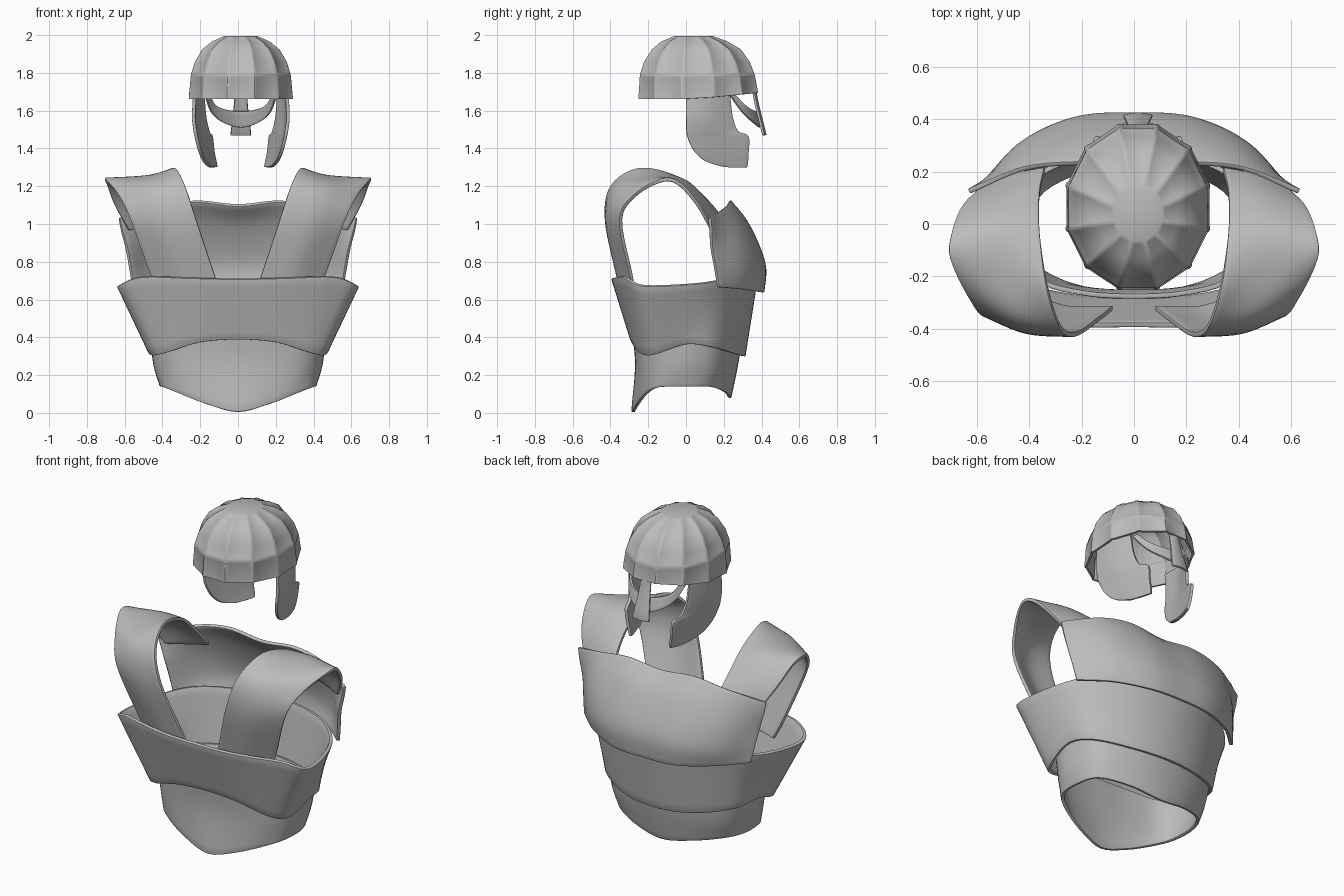
import bpy, bmesh, math
from mathutils import Vector

cube = bpy.data.objects.get("Cube")
if cube:
    bpy.data.objects.remove(cube, do_unlink=True)

steel = bpy.data.materials.new("plain grey steel")
steel.use_nodes = True
GREY = (0.5, 0.5, 0.5, 1)
steel.diffuse_color = GREY
steel.node_tree.nodes["Principled BSDF"].inputs["Base Color"].default_value = GREY

HELMET_X = 0.015


def spline(points, t, closed=False):
    """Point on a smooth curve through the given points."""
    pts = [Vector(p) for p in points]
    n = len(pts)
    if closed:
        i = int(t * n) % n
        a, b, c, d = (pts[(i + k) % n] for k in (-1, 0, 1, 2))
        f = t * n - int(t * n)
    else:
        i = min(int(t * (n - 1)), n - 2)
        f = t * (n - 1) - i
        b, c = pts[i], pts[i + 1]
        a = pts[i - 1] if i else b * 2 - c
        d = pts[i + 2] if i + 2 < n else c * 2 - b
    return b + (c - a) * (f / 2) + (a * 2 - b * 5 + c * 4 - d) * (f * f / 2) \
        + (b * 3 - a - c * 3 + d) * (f ** 3 / 2)


def finish(name, bm, thickness, offset, angle, bevel=True):
    """Turn a surface into a shell of metal with softened rims."""
    mesh = bpy.data.meshes.new(name)
    bm.to_mesh(mesh)
    bm.free()
    obj = bpy.data.objects.new(name, mesh)
    bpy.context.collection.objects.link(obj)
    mesh.materials.append(steel)
    shell = obj.modifiers.new("shell", 'SOLIDIFY')
    shell.thickness, shell.offset = thickness, offset
    if bevel:
        soft = obj.modifiers.new("soft rim", 'BEVEL')
        soft.width, soft.segments = thickness / 4, 2
        soft.limit_method, soft.angle_limit = 'ANGLE', math.radians(60)
    bpy.ops.object.select_all(action='DESELECT')
    obj.select_set(True)
    bpy.context.view_layer.objects.active = obj
    bpy.ops.object.convert(target='MESH')
    bpy.ops.object.shade_smooth_by_angle(angle=math.radians(angle))


def sheet(name, rows, nu, nv, closed=False, thickness=0.02, side=1, shift=0.0):
    """Loft a curved plate through rows of control points."""
    bm = bmesh.new()
    grid = []
    for j in range(nv + 1):
        line = []
        for i in range(nu if closed else nu + 1):
            across = [spline(row, i / nu, closed) for row in rows]
            p = spline(across, j / nv)
            line.append(bm.verts.new((p.x * side + shift, p.y, p.z)))
        grid.append(line)
    for low, high in zip(grid, grid[1:]):
        for i in range(nu):
            k = (i + 1) % len(low)
            bm.faces.new((low[i], low[k], high[k], high[i]))
    bmesh.ops.recalc_face_normals(bm, faces=bm.faces)
    finish(name, bm, thickness, 0, 40)


def flip(points):
    return [(-x, y, z) for x, y, z in reversed(points)]


def ring(half):
    return half + flip(half[1:-1])


def arc(half):
    return flip(half[1:]) + half


# Belly band, from the pointed lower edge up; each half runs front to back
belly = [
    [(0, -.28, .005), (.16, -.255, .045), (.3, -.21, .1), (.39, -.14, .137),
     (.4, .01, .14), (.35, .125, .14), (.19, .205, .11), (0, .23, .08)],
    [(0, -.26, .25), (.18, -.25, .25), (.34, -.21, .25), (.425, -.11, .25),
     (.43, .03, .25), (.365, .16, .25), (.19, .24, .25), (0, .265, .25)],
    [(0, -.275, .43), (.18, -.265, .43), (.35, -.22, .41), (.445, -.11, .4),
     (.45, .05, .41), (.39, .17, .4), (.2, .26, .4), (0, .29, .4)],
]
sheet("belly_band", [ring(r) for r in belly], 64, 10, closed=True)

# Chest band flaring outwards to front corners, with a wavy lower edge
chest = [
    [(0, -.285, .39), (.2, -.28, .375), (.38, -.24, .32), (.455, -.17, .31),
     (.475, 0, .365), (.425, .15, .345), (.23, .265, .31), (0, .305, .3)],
    [(0, -.385, .71), (.25, -.38, .715), (.51, -.325, .72), (.63, -.225, .675),
     (.58, .05, .685), (.445, .22, .71), (.24, .33, .71), (0, .37, .71)],
]
sheet("chest_band", [ring(r) for r in chest], 96, 8, closed=True)

# Upper back plate, top edge first
back = [
    [(0, .23, 1.1), (.22, .23, 1.12), (.42, .21, 1.09), (.63, .125, 1.03)],
    [(0, .315, 1.01), (.22, .305, 1.02), (.42, .255, 1), (.615, .13, .96)],
    [(0, .385, .87), (.22, .37, .88), (.43, .29, .88), (.59, .135, .87)],
    [(0, .415, .76), (.22, .4, .76), (.42, .31, .75), (.57, .155, .76)],
    [(0, .405, .64), (.2, .39, .64), (.4, .3, .655), (.555, .17, .665)],
]
sheet("back_plate", [arc(r) for r in back], 48, 16)

# Shoulder straps: cross rows from inner to outer edge, front to back
strap = [
    [(.08, -.32, .6), (.25, -.32, .6), (.4, -.27, .6)],
    [(.13, -.36, .75), (.3, -.36, .75), (.46, -.29, .73)],
    [(.22, -.42, 1.02), (.4, -.41, 1.02), (.565, -.345, 1.02)],
    [(.28, -.39, 1.2), (.45, -.36, 1.185), (.63, -.27, 1.15)],
    [(.33, -.24, 1.29), (.48, -.21, 1.24), (.7, -.13, 1.23)],
    [(.36, -.03, 1.235), (.5, -.03, 1.235), (.695, -.04, 1.215)],
    [(.36, .11, 1.12), (.5, .09, 1.13), (.655, .06, 1.105)],
    [(.34, .21, 1), (.46, .185, .98), (.58, .135, .97)],
]
for label, side in (("left", 1), ("right", -1)):
    sheet(label + "_shoulder_strap", strap, 12, 42, side=side)

# Helmet bowl: twelve-sided profile of (scale, height, centre y)
SIDES = 12
profile = [(1, 1.662, .065), (.96, 1.79, .06), (.88, 1.86, .058),
           (.74, 1.925, .055), (.55, 1.967, .045), (.33, 1.994, .04)]
bm = bmesh.new()
rings = []
for scale, z, cy in profile:
    loop = []
    for k in range(SIDES):
        a = 2 * math.pi * (k + .5) / SIDES
        y = cy + .328 * scale * math.sin(a)
        lift = .1 * max(0, y - .05) if z < 1.7 else 0
        loop.append(bm.verts.new((HELMET_X + .285 * scale * math.cos(a), y, z + lift)))
    rings.append(loop)
panels = []
for k in range(SIDES):
    n = (k + 1) % SIDES
    faces = [bm.faces.new((a[k], a[n], b[n], b[k])) for a, b in zip(rings, rings[1:])]
    panels += [faces[:1], faces[1:]]
bm.faces.new(rings[-1])
bmesh.ops.recalc_face_normals(bm, faces=bm.faces)
if sum(f.normal.z for f in bm.faces) < 0:
    bmesh.ops.reverse_faces(bm, faces=bm.faces)
# Slightly sunken panels leave low ribs between them
for panel in panels:
    bmesh.ops.inset_region(bm, faces=panel, thickness=.009, depth=0, use_even_offset=True)
    bmesh.ops.inset_region(bm, faces=panel, thickness=.006, depth=-.003, use_even_offset=True)
finish("helmet_bowl", bm, .012, -1, 28, bevel=False)

# Cheek guards: rows from back edge to front edge, going down
cheek = [
    [(0, 1.7, .243), (.12, 1.7, .24), (.23, 1.7, .2)],
    [(0, 1.57, .25), (.12, 1.57, .238), (.245, 1.57, .19)],
    [(.002, 1.5, .243), (.13, 1.5, .226), (.275, 1.49, .172)],
    [(.008, 1.46, .236), (.15, 1.46, .212), (.33, 1.465, .156)],
    [(.04, 1.39, .218), (.17, 1.38, .192), (.33, 1.38, .146)],
    [(.1, 1.335, .195), (.21, 1.325, .17), (.327, 1.33, .136)],
    [(.19, 1.305, .168), (.26, 1.3, .15), (.322, 1.302, .13)],
]
cheek = [[(x, y, z) for y, z, x in row] for row in cheek]
for label, side in (("left", 1), ("right", -1)):
    sheet(label + "_cheek_guard", cheek, 10, 24, thickness=.018, side=side, shift=HELMET_X)

# Nose guard with a slight centre ridge
nose = [[(-w, y - .01, z), (0, y, z), (w, y - .01, z)]
        for w, y, z in ((.034, .365, 1.71), (.036, .38, 1.63), (.055, .42, 1.47))]
sheet("nose_guard", nose, 4, 6, thickness=.014, shift=HELMET_X)

# Eye guard hanging in a curve beneath the brim
eye = [
    [(0, .37, 1.598), (.07, .35, 1.603), (.135, .31, 1.63), (.17, .255, 1.69)],
    [(0, .39, 1.512), (.09, .36, 1.535), (.155, .3, 1.59), (.19, .23, 1.685)],
]
sheet("eye_guard", [arc(r) for r in eye], 30, 4, thickness=.014, shift=HELMET_X)
